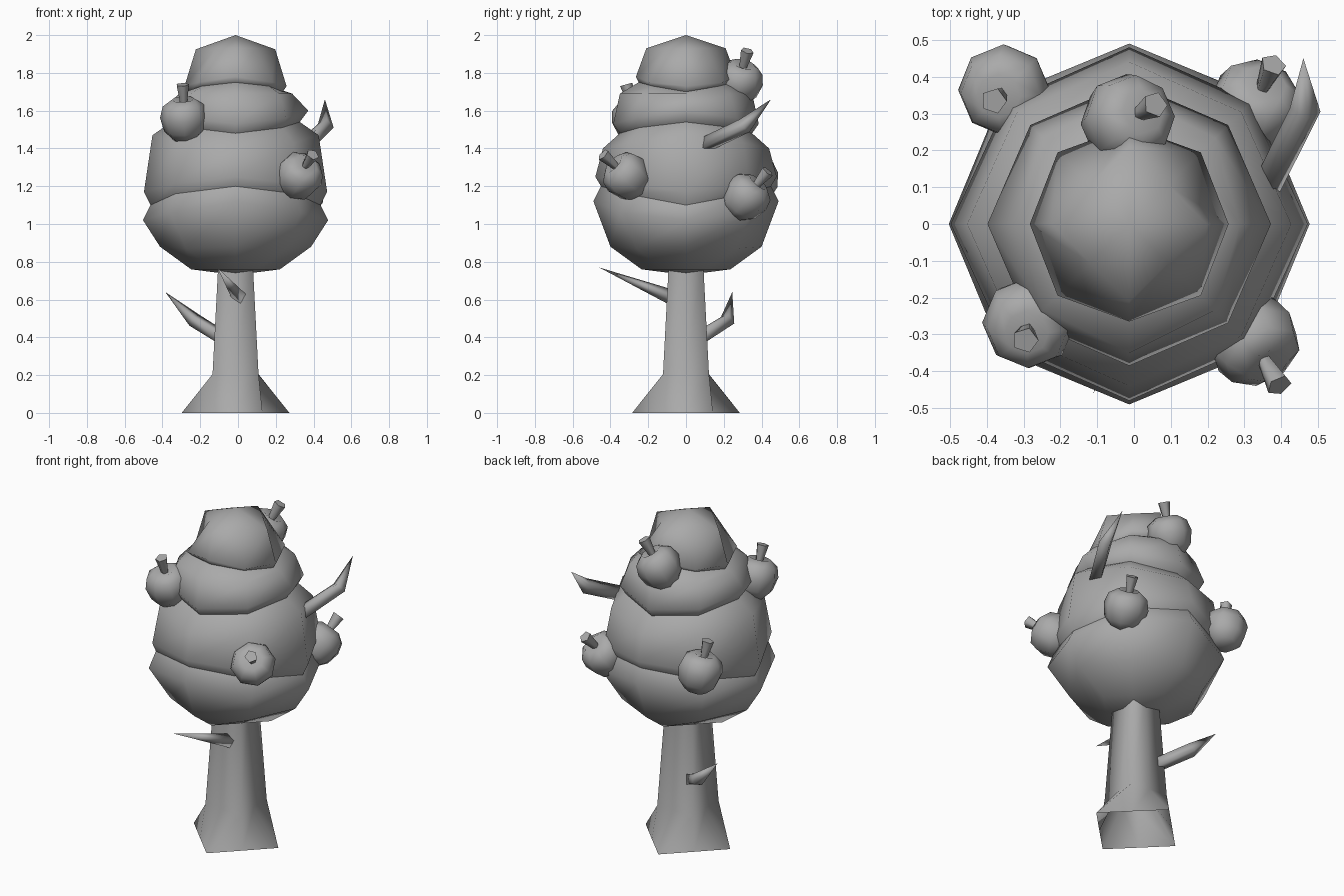
import bpy, bmesh
from math import pi, cos, sin, radians
from mathutils import Vector

cube = bpy.data.objects.get("Cube")
if cube:
    bpy.data.objects.remove(cube, do_unlink=True)

grey = bpy.data.materials.new("plain_grey")
grey.use_nodes = True
grey.diffuse_color = (0.4, 0.4, 0.4, 1)
grey.node_tree.nodes["Principled BSDF"].inputs["Base Color"].default_value = grey.diffuse_color


def loft(name, rings, bottom=None, top=None, angle=110):
    """Skin a stack of point rings; an end with a tip closes on it, others stay open."""
    bm = bmesh.new()
    loops = [[bm.verts.new(p) for p in ring] for ring in rings]
    n = len(loops[0])
    for a, b in zip(loops, loops[1:]):
        for i in range(n):
            j = (i + 1) % n
            bm.faces.new((a[i], a[j], b[j], b[i]))
    if bottom is not None:
        v = bm.verts.new(bottom)
        for i in range(n):
            bm.faces.new((loops[0][(i + 1) % n], loops[0][i], v))
    if top is not None:
        v = bm.verts.new(top)
        for i in range(n):
            bm.faces.new((loops[-1][i], loops[-1][(i + 1) % n], v))
    mesh = bpy.data.meshes.new(name)
    bm.to_mesh(mesh)
    bm.free()
    mesh.materials.append(grey)
    ob = bpy.data.objects.new(name, mesh)
    bpy.context.collection.objects.link(ob)
    bpy.ops.object.select_all(action='DESELECT')
    ob.select_set(True)
    bpy.context.view_layer.objects.active = ob
    bpy.ops.object.shade_smooth_by_angle(angle=radians(angle))


def circle(center, axis, r, n):
    """Ring of n points around an axis."""
    turn = Vector((0, 0, 1)).rotation_difference(Vector(axis))
    return [Vector(center) + turn @ Vector((r * cos(2 * pi * i / n), r * sin(2 * pi * i / n), 0))
            for i in range(n)]


X0 = -0.013


def wavy_ring(rx, zx, ry, zy, rd, zd):
    """Eight points: radius and height on the x axis, the y axis and the diagonals."""
    pts = []
    for i in range(8):
        r, z = (rd, zd) if i % 2 else ((rx, zx), (ry, zy))[i // 2 % 2]
        pts.append((X0 + r * cos(i * pi / 4), r * sin(i * pi / 4), z))
    return pts


# Square trunk turning into a diamond-shaped foot, open underneath
loft("trunk", [wavy_ring(r, z, r, z, d, z)
               for r, d, z in ((0.285, 0.202, 0), (0.12, 0.172, 0.205), (0.083, 0.127, 0.82))])

# Foliage tiers, each sharing its crease ring with the next
crease_1 = (0.45, 1.10, 0.45, 1.20, 0.45, 1.16)
crease_2 = (0.34, 1.54, 0.35, 1.48, 0.35, 1.51)
crease_3 = (0.25, 1.70, 0.25, 1.75, 0.25, 1.73)
tiers = [
    ((0.235, 0.76, 0.235, 0.76, 0.167, 0.76), (0.40, 0.88, 0.40, 0.88, 0.37, 0.87),
     (0.49, 1.02, 0.49, 1.12, 0.49, 1.06), crease_1),
    (crease_1, (0.485, 1.17, 0.48, 1.25, 0.47, 1.21), (0.44, 1.47, 0.44, 1.40, 0.43, 1.43), crease_2),
    (crease_2, (0.385, 1.60, 0.385, 1.53, 0.38, 1.56), (0.30, 1.69, 0.35, 1.69, 0.33, 1.69), crease_3),
    (crease_3, (0.27, 1.73, 0.265, 1.78, 0.275, 1.75), (0.21, 1.925, 0.21, 1.93, 0.15, 1.93)),
]
for k, rings in enumerate(tiers, 1):
    loft(f"foliage_tier_{k}", [wavy_ring(*p) for p in rings],
         (X0, 0, 0.73) if k == 1 else None,
         (X0, 0, 2.0) if k == len(tiers) else None)

# Apples: centre and direction of the stem
apples = [
    ((-0.285, -0.265, 1.555), (-0.01, -0.05, 0.18)),
    ((0.32, -0.31, 1.25), (0.07, -0.12, 0.11)),
    ((0.325, 0.315, 1.14), (0.05, 0.11, 0.13)),
    ((-0.35, 0.365, 1.235), (-0.03, -0.03, 0.18)),
    ((-0.02, 0.28, 1.75), (0.07, 0.04, 0.15)),
]
fruit = ((0.065, -0.11), (0.11, -0.06), (0.127, 0.015), (0.11, 0.075), (0.06, 0.11))
for k, (center, axis) in enumerate(apples, 1):
    c, d = Vector(center), Vector(axis).normalized()
    end = c + d * 0.19
    loft(f"apple_{k}", [circle(c + d * h, d, r, 8) for r, h in fruit],
         c - d * 0.115, c + d * 0.085)
    loft(f"apple_stem_{k}", [circle(c + d * 0.07, d, 0.017, 5), circle(end, d, 0.036, 5)],
         top=end, angle=75)


# Pointed branches along a short path
def branch(name, path, r):
    pts = [Vector(p) for p in path]
    rings = [circle(pts[0], pts[1] - pts[0], r, 4)]
    for a, b, c in zip(pts, pts[1:], pts[2:]):
        rings.append(circle(b, c - a, r, 4))
    loft(name, rings, pts[0], pts[-1], 95)


branch("upper_branch", [(0.36, 0.10, 1.42), (0.465, 0.31, 1.52), (0.46, 0.45, 1.66)], 0.043)
branch("back_branch", [(-0.07, 0.06, 0.39), (-0.23, 0.22, 0.49), (-0.385, 0.245, 0.64)], 0.04)
branch("front_branch", [(0.01, -0.07, 0.61), (-0.11, -0.46, 0.77)], 0.042)
